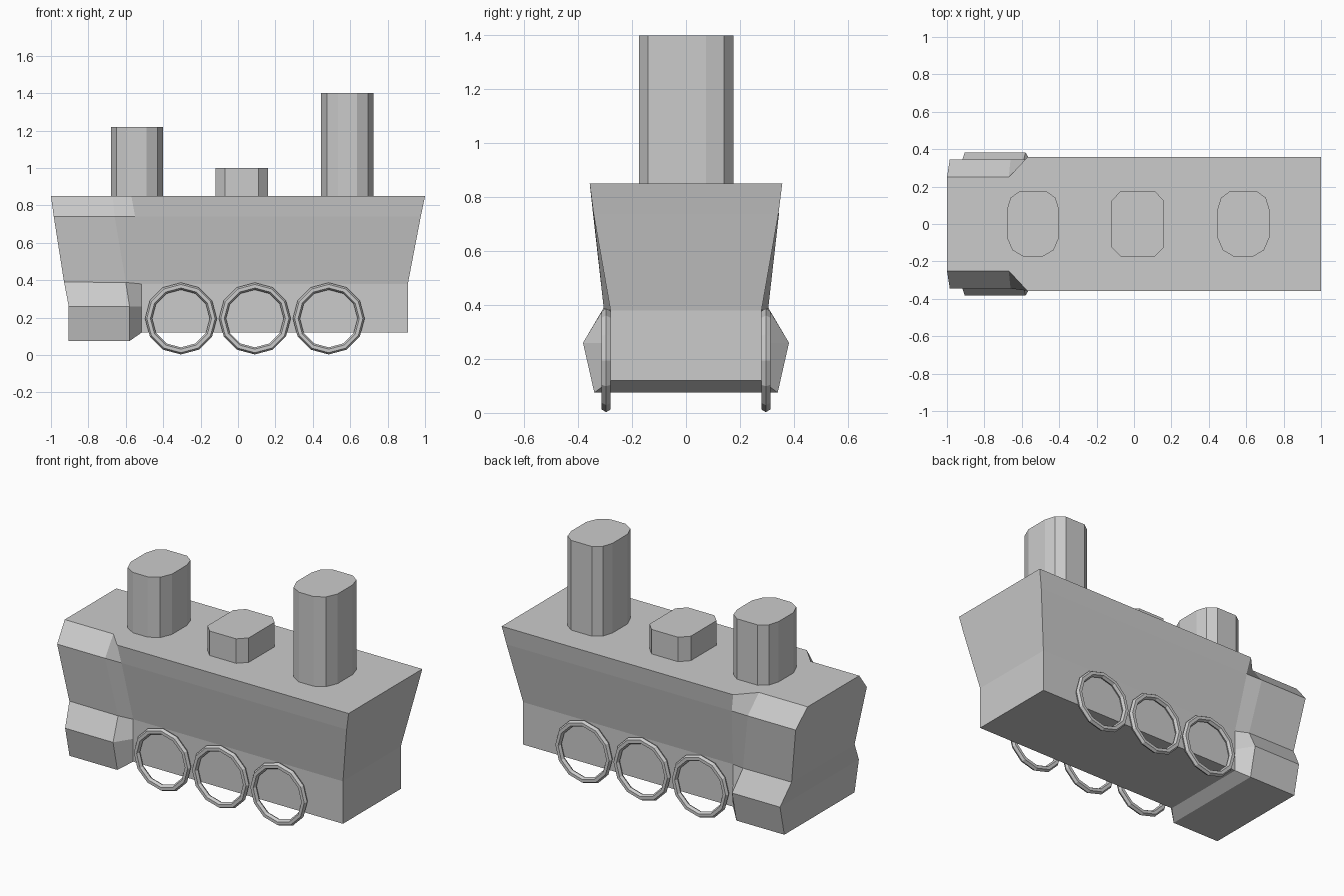
import bpy, bmesh, math

if "Cube" in bpy.data.objects:
    bpy.data.objects.remove(bpy.data.objects["Cube"])


def finish(bm, name):
    bmesh.ops.recalc_face_normals(bm, faces=bm.faces)
    mesh = bpy.data.meshes.new(name)
    bm.to_mesh(mesh)
    bm.free()
    obj = bpy.data.objects.new(name, mesh)
    bpy.context.collection.objects.link(obj)
    return obj


# Body: half cross-sections (x, y, z) from roof edge down to the underside
sections = [
    # rear end
    [(-1, .25, .85), (-.985, .345, .74), (-.93, .305, .39),
     (-.905, .382, .26), (-.905, .34, .075), (-.875, .22, .075)],
    # end of the chamfered roof corner and lower bulge
    [(-.67, .25, .85), (-.66, .345, .74), (-.60, .305, .388),
     (-.58, .382, .26), (-.58, .34, .075), (-.58, .22, .075)],
    # start of the plain body
    [(-.57, .357, .85), (-.55, .343, .74), (-.515, .28, .38),
     (-.515, .28, .26), (-.515, .28, .12), (-.515, .18, .12)],
    # front end
    [(1, .357, .85), (.977, .343, .74), (.908, .28, .38),
     (.908, .28, .26), (.908, .28, .12), (.908, .18, .12)],
]
bm = bmesh.new()
rings = []
for half in sections:
    pts = half + [(x, -y, z) for x, y, z in reversed(half)]
    rings.append([bm.verts.new(p) for p in pts])
n = len(rings[0])
for a, b in zip(rings, rings[1:]):
    for i in range(n):
        j = (i + 1) % n
        bm.faces.new((a[i], a[j], b[j], b[i]))
for ring in (rings[0], rings[-1]):
    for i in range(n // 2 - 2):
        bm.faces.new((ring[i], ring[i + 1], ring[n - 2 - i], ring[n - 1 - i]))
    k = n // 2 - 2
    bm.faces.new((ring[k], ring[k + 1], ring[k + 2], ring[k + 3]))
finish(bm, "body")


# Stacks and hatch: right-half outlines mirrored in x and extruded up
def stack(name, x, top, half):
    outline = half + [(-px, py) for px, py in reversed(half)]
    bm = bmesh.new()
    low = [bm.verts.new((x + px, py, .85)) for px, py in outline]
    face = bm.faces.new(low)
    ext = bmesh.ops.extrude_face_region(bm, geom=[face])
    up = [v for v in ext["geom"] if isinstance(v, bmesh.types.BMVert)]
    bmesh.ops.translate(bm, verts=up, vec=(0, 0, top - .85))
    finish(bm, name)


round_half = [(.07, .177), (.12, .14), (.14, .075), (.14, -.07), (.11, -.14), (.05, -.175)]
box_half = [(.09, .177), (.14, .125), (.14, -.125), (.09, -.175)]
stack("rear_stack", -.54, 1.22, round_half)
stack("middle_hatch", .02, 1.0, box_half)
stack("front_stack", .585, 1.4, round_half)

# Wheels: three open rings on each side
for side, label in ((-1, "right"), (1, "left")):
    for i in range(3):
        bpy.ops.mesh.primitive_torus_add(
            major_segments=12, minor_segments=6, major_radius=.173, minor_radius=.019,
            location=(-.305 + .395 * i, side * .296, .195), rotation=(math.pi / 2, 0, 0))
        bpy.context.object.name = f"{label}_wheel_{i + 1}"
